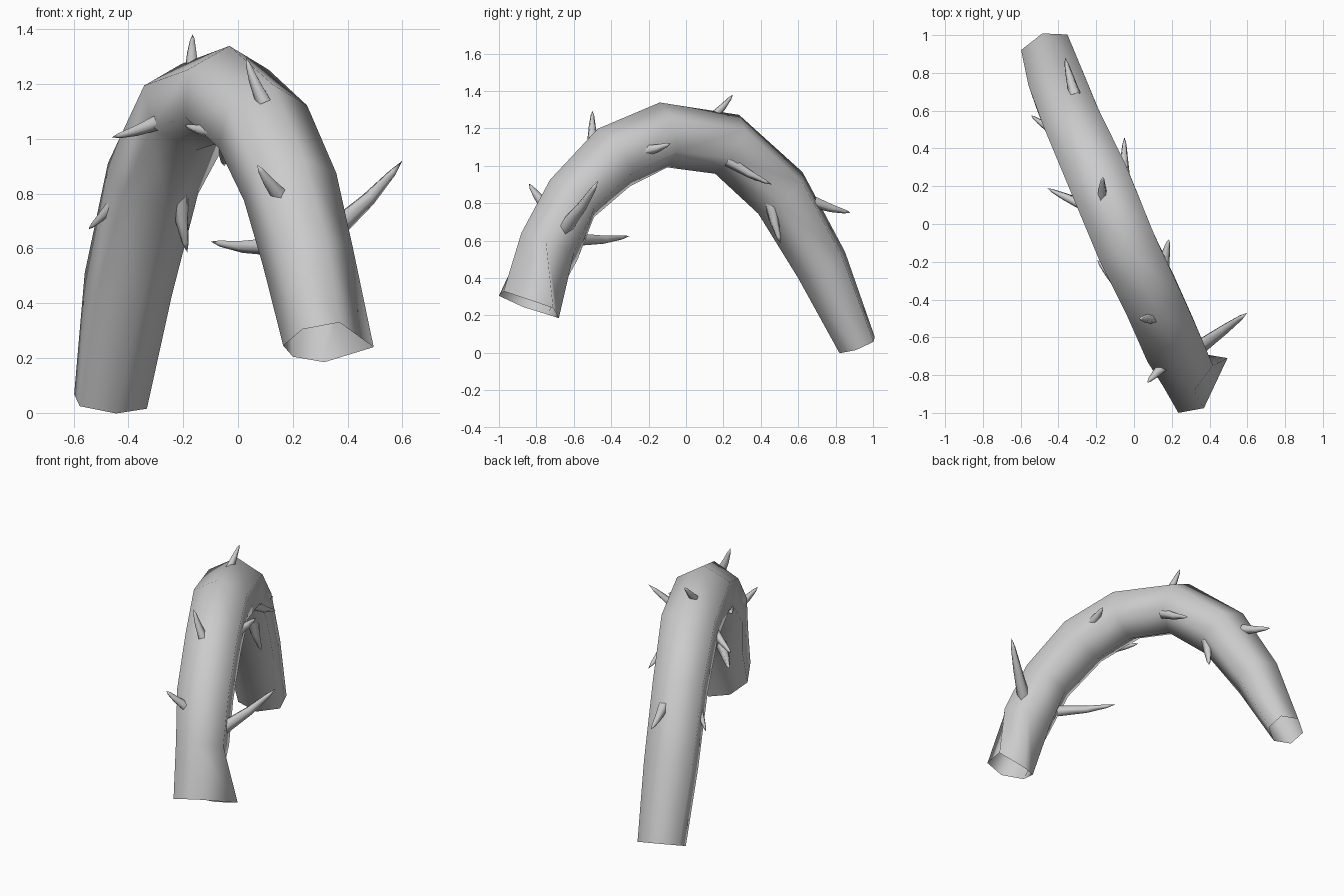
import bpy, bmesh, math
from mathutils import Vector

if "Cube" in bpy.data.objects:
    bpy.data.objects.remove(bpy.data.objects["Cube"])


def finish(bm, name, angle):
    bmesh.ops.recalc_face_normals(bm, faces=bm.faces)
    me = bpy.data.meshes.new(name)
    bm.to_mesh(me)
    bm.free()
    ob = bpy.data.objects.new(name, me)
    bpy.context.collection.objects.link(ob)
    bpy.ops.object.select_all(action='DESELECT')
    ob.select_set(True)
    bpy.context.view_layer.objects.active = ob
    bpy.ops.object.shade_smooth_by_angle(angle=math.radians(angle))
    return ob


def bridge(bm, a, b):
    n = len(a)
    for i in range(n):
        bm.faces.new((a[i], a[(i + 1) % n], b[(i + 1) % n], b[i]))


# Arched stem: centre point, side radius, in-plane radius, twist in degrees
path = [
    ((0.30, -0.83, 0.25), 0.17, 0.18, 0),
    ((0.255, -0.73, 0.57), 0.165, 0.178, 0),
    ((0.19, -0.61, 0.825), 0.18, 0.162, 0),
    ((0.09, -0.385, 1.045), 0.18, 0.18, 0),
    ((-0.04, -0.12, 1.165), 0.185, 0.175, 0),
    ((-0.18, 0.22, 1.115), 0.187, 0.172, 0),
    ((-0.31, 0.505, 0.855), 0.175, 0.17, 0),
    ((-0.40, 0.725, 0.47), 0.17, 0.15, -3),
    ((-0.465, 0.915, 0.042), 0.15, 0.105, -7),
]
# Flared, uneven open end
flare = [(0.495, -0.71, 0.24), (0.37, -0.975, 0.33), (0.235, -1.0, 0.305),
         (0.165, -0.87, 0.245), (0.20, -0.74, 0.205), (0.315, -0.68, 0.185)]
side = Vector((0.92, 0.39, 0)).normalized()
pts = [Vector(p[0]) for p in path]
bm = bmesh.new()
rings = [[bm.verts.new(p) for p in flare]]
for i in range(1, len(path)):
    c, (_, rs, ro, twist) = pts[i], path[i]
    before = (c - pts[i - 1]).normalized()
    after = (pts[i + 1] - c).normalized() if i + 1 < len(pts) else before
    out = side.cross(before + after).normalized()
    ring = []
    for k in range(6):
        a = math.radians(30 + 60 * k + twist)
        ring.append(bm.verts.new(c + side * rs * math.cos(a) + out * ro * math.sin(a)))
    rings.append(ring)
for a, b in zip(rings, rings[1:]):
    bridge(bm, a, b)
finish(bm, "arched_stem", 80)


# Thorns: slightly curved tapered spikes
def thorn(name, base, tip, r):
    base, tip = Vector(base), Vector(tip)
    d = (tip - base).normalized()
    u = d.cross(Vector((0.3, 0.2, 1))).normalized()
    v = d.cross(u)
    bend = v * (tip - base).length * 0.03
    root = base - d * 0.03
    bm = bmesh.new()
    loops = []
    for t, s in ((0, 1.0), (0.5, 0.66), (0.85, 0.34)):
        c = root.lerp(tip, t) + bend * math.sin(math.pi * t)
        loops.append([bm.verts.new(c + (u * math.cos(a) + v * math.sin(a)) * r * s)
                      for a in (k * math.tau / 5 for k in range(5))])
    bridge(bm, loops[0], loops[1])
    bridge(bm, loops[1], loops[2])
    end = bm.verts.new(tip)
    for k in range(5):
        bm.faces.new((loops[2][k], loops[2][(k + 1) % 5], end))
    finish(bm, name, 80)


thorns = [
    ((0.36, -0.64, 0.68), (0.60, -0.47, 0.92), 0.042),
    ((0.12, -0.55, 0.61), (-0.10, -0.30, 0.625), 0.036),
    ((0.15, -0.76, 0.80), (0.07, -0.84, 0.905), 0.034),
    ((0.085, -0.50, 1.16), (0.03, -0.50, 1.295), 0.03),
    ((-0.165, 0.16, 1.28), (-0.165, 0.25, 1.38), 0.028),
    ((-0.31, 0.12, 1.055), (-0.46, 0.19, 1.005), 0.03),
    ((-0.10, -0.30, 1.03), (-0.195, -0.19, 1.05), 0.03),
    ((0.16, -0.20, 1.087), (0.185, -0.08, 1.12), 0.034),
    ((-0.05, 0.25, 1.015), (-0.05, 0.46, 0.90), 0.034),
    ((-0.21, 0.455, 0.79), (-0.185, 0.505, 0.585), 0.038),
    ((-0.32, 0.71, 0.80), (-0.365, 0.88, 0.75), 0.034),
    ((-0.48, 0.53, 0.735), (-0.545, 0.575, 0.67), 0.023),
]
for n, (b, t, r) in enumerate(thorns, 1):
    thorn(f"thorn_{n}", b, t, r)
